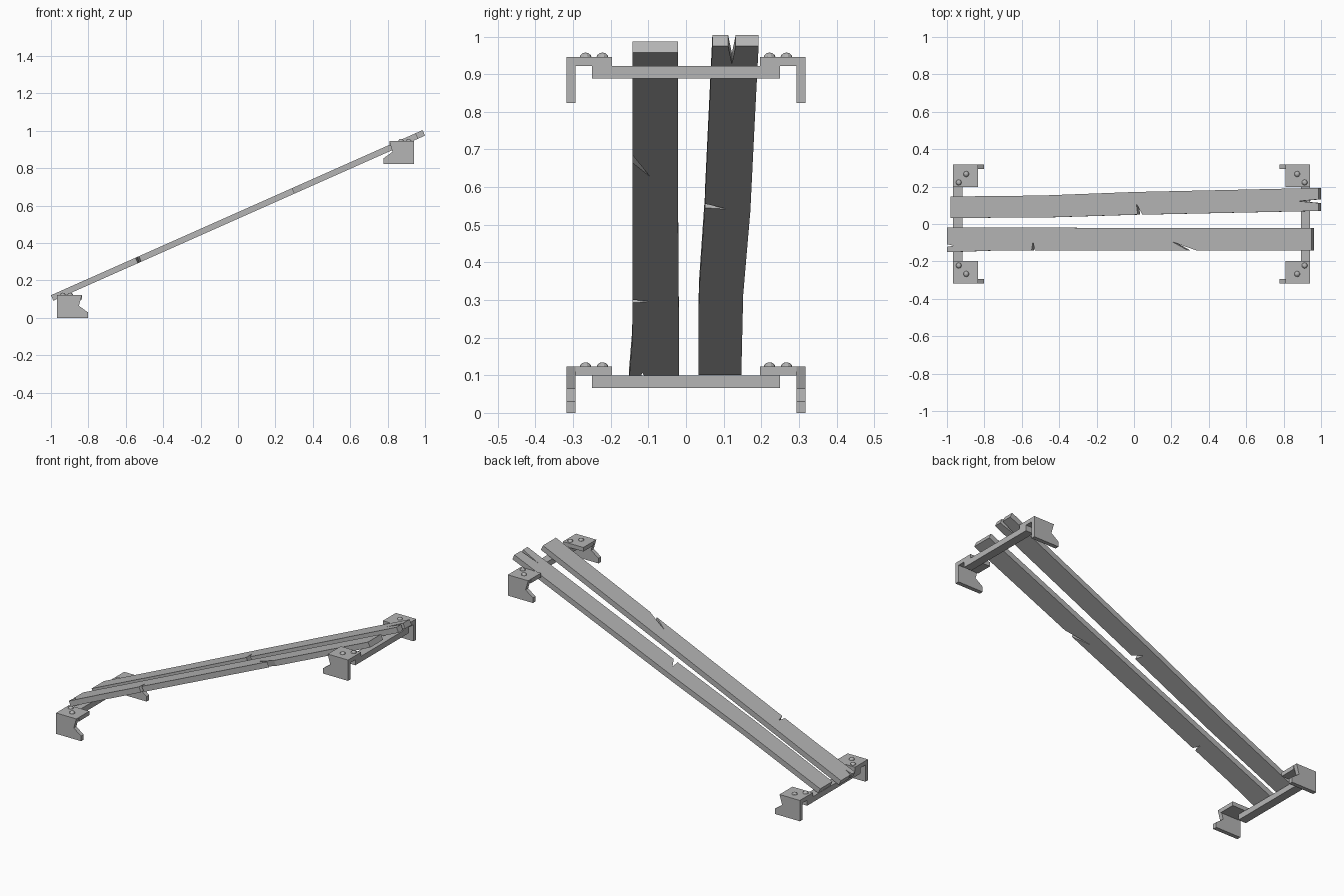
import bpy, bmesh, math
from mathutils import Matrix, Vector

if "Cube" in bpy.data.objects:
    bpy.data.objects.remove(bpy.data.objects["Cube"])

# Dark grey finish shared by every part
grey = bpy.data.materials.new("dark_grey")
grey.diffuse_color = (0.46, 0.46, 0.46, 1)
grey.use_nodes = True
grey.node_tree.nodes["Principled BSDF"].inputs["Base Color"].default_value = grey.diffuse_color

def make_object(name, bm):
    bmesh.ops.recalc_face_normals(bm, faces=bm.faces)
    me = bpy.data.meshes.new(name)
    bm.to_mesh(me)
    bm.free()
    me.materials.append(grey)
    ob = bpy.data.objects.new(name, me)
    bpy.context.collection.objects.link(ob)
    return ob

def prism(bm, points, offset):
    """Extrude a closed 3D outline along an offset vector."""
    offset = Vector(offset)
    a = [bm.verts.new(p) for p in points]
    b = [bm.verts.new(Vector(p) + offset) for p in points]
    caps = [bm.faces.new(a), bm.faces.new(b[::-1])]
    n = len(a)
    for i in range(n):
        j = (i + 1) % n
        bm.faces.new((a[i], b[i], b[j], a[j]))
    bm.normal_update()
    bmesh.ops.triangulate(bm, faces=caps, ngon_method='EAR_CLIP')

def box(bm, x0, x1, y0, y1, z0, z1):
    prism(bm, [(x0, y0, z0), (x1, y0, z0), (x1, y1, z0), (x0, y1, z0)], (0, 0, z1 - z0))

# Sloping cracked planks, outlined in plan view
SLOPE = 0.4443
ANGLE = math.atan(SLOPE)
THICK = 0.032

def plank(name, outline):
    bm = bmesh.new()
    pts = [(x, y, 0.121 + (x + 1) * SLOPE) for x, y in outline]
    prism(bm, pts, (THICK * math.sin(ANGLE), 0, -THICK * math.cos(ANGLE)))
    make_object(name, bm)

plank("front_plank", [
    (-1, -0.151), (-0.78, -0.143),
    (-0.548, -0.142), (-0.54, -0.095), (-0.53, -0.142),
    (0.29, -0.142), (0.205, -0.095), (0.335, -0.142),
    (0.95, -0.142), (0.95, -0.021), (0, -0.021), (-1, -0.018),
    (-1, -0.108), (-0.965, -0.116), (-1, -0.122)])
plank("back_plank", [
    (-0.98, 0.033), (-0.5, 0.034), (0.02, 0.05), (0.012, 0.11), (0.045, 0.05),
    (0.987, 0.07), (0.987, 0.112), (0.88, 0.122), (0.987, 0.132),
    (0.987, 0.193), (0.55, 0.183), (0, 0.171), (-0.5, 0.152), (-0.98, 0.147)])

# Lower and upper supports: cross bar, hooked brackets and rivets
for level, sx, dx, dz in (("lower", 1, 0, 0), ("upper", -1, -0.025, 0.823)):
    bm = bmesh.new()
    xs = sorted((sx * -0.967 + dx, sx * -0.917 + dx))
    box(bm, xs[0], xs[1], -0.25, 0.25, 0.066 + dz, 0.099 + dz)
    make_object(level + "_cross_bar", bm)

    for side, sy in (("front", -1), ("back", 1)):
        place = Matrix.Translation((dx, 0, dz)) @ Matrix.Diagonal((sx, sy, 1, 1))
        bm = bmesh.new()
        hook = [(-0.967, 0), (-0.803, 0), (-0.803, 0.03), (-0.851, 0.065),
                (-0.834, 0.123), (-0.967, 0.123)]
        prism(bm, [(x, 0.294, z) for x, z in hook], (0, 0.024, 0))
        box(bm, -0.967, -0.834, 0.197, 0.294, 0.099, 0.123)
        bm.transform(place)
        bmesh.ops.recalc_face_normals(bm, faces=bm.faces)
        make_object(f"{level}_{side}_bracket", bm)

        # Domed rivets
        bm = bmesh.new()
        for x, y in ((-0.937, 0.222), (-0.897, 0.267)):
            m = Matrix.Translation((x, y, 0.121)) @ Matrix.Diagonal((1, 1, 0.85, 1))
            bmesh.ops.create_uvsphere(bm, u_segments=10, v_segments=6, radius=0.016, matrix=m)
        bm.transform(place)
        make_object(f"{level}_{side}_rivets", bm)
